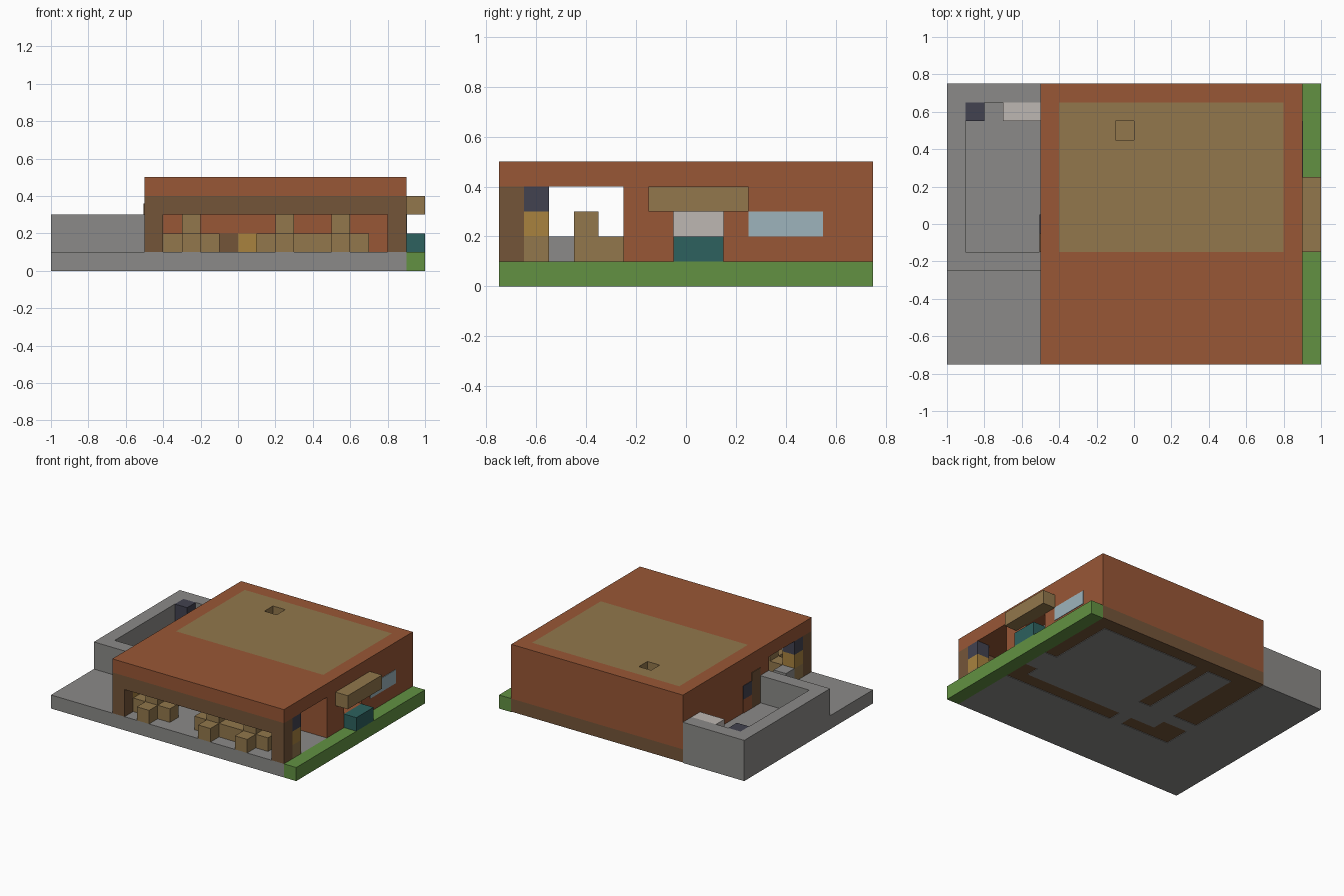
import bpy, bmesh

cube = bpy.data.objects.get("Cube")
if cube:
    bpy.data.objects.remove(cube, do_unlink=True)


def linear(c):
    c /= 255
    return c / 12.92 if c <= 0.04045 else ((c + 0.055) / 1.055) ** 2.4


def material(name, *rgb):
    m = bpy.data.materials.new(name)
    m.use_nodes = True
    col = [linear(c) for c in rgb] + [1]
    m.diffuse_color = col
    bsdf = m.node_tree.nodes["Principled BSDF"]
    bsdf.inputs["Base Color"].default_value = col
    bsdf.inputs["Roughness"].default_value = 0.9
    return m


terracotta = material("terracotta", 153, 87, 54)
brown = material("dark_wood", 116, 85, 57)
tan = material("tan_wood", 146, 119, 76)
gray = material("stone_gray", 139, 138, 136)
green = material("grass_green", 98, 145, 66)
gold = material("gold", 168, 130, 62)
navy = material("navy", 66, 66, 80)
teal = material("teal", 45, 97, 94)
white = material("pale_stone", 190, 183, 178)
glass = material("window_blue", 157, 180, 188)


def blocks(name, mat, *boxes):
    """One object from boxes given as (x0, x1, y0, y1, z0, z1)."""
    bm = bmesh.new()
    for x0, x1, y0, y1, z0, z1 in boxes:
        for v in bmesh.ops.create_cube(bm, size=1)["verts"]:
            v.co.x = x1 if v.co.x > 0 else x0
            v.co.y = y1 if v.co.y > 0 else y0
            v.co.z = z1 if v.co.z > 0 else z0
    mesh = bpy.data.meshes.new(name)
    bm.to_mesh(mesh)
    bm.free()
    mesh.materials.append(mat)
    obj = bpy.data.objects.new(name, mesh)
    bpy.context.collection.objects.link(obj)
    return obj


def ring(outer, inner, z0, z1):
    """Four boxes that frame a rectangular opening."""
    a, b, c, d = outer
    e, f, g, h = inner
    return [(a, b, c, g, z0, z1), (a, b, h, d, z0, z1),
            (a, e, g, h, z0, z1), (f, b, g, h, z0, z1)]


def voxel(x, y, z, height=0.1, width=0.1):
    return (x, x + width, y, y + 0.1, z, z + height)


LEFT, RIGHT, BACK, FRONT, WALL = -0.5, 0.9, 0.75, -0.75, -0.25
SKIN = 0.004

# Ground: paving, grass strip, house foundation
blocks("paving", gray, (-1, LEFT, FRONT, BACK, 0, 0.1),
       (LEFT, RIGHT, FRONT, WALL, 0, 0.1))
blocks("grass_strip", green, (RIGHT, 1, FRONT, BACK, 0, 0.1))
blocks("foundation", brown, (LEFT, RIGHT, WALL, BACK, SKIN, 0.1))
rooms = [(0, 0.8, -0.15, 0.65), (-0.3, -0.1, 0.05, 0.65), (LEFT, 0, -0.05, 0.05),
         (-0.3, 0, -0.15, -0.05), (0.8, RIGHT, -0.05, 0.15), (-0.1, 0, WALL, -0.15)]
blocks("room_floors", gray, *[r + (0, SKIN) for r in rooms])

# House walls with a serving hatch on the right
blocks("house_walls", terracotta, (LEFT, 0.8, WALL, BACK, 0.1, 0.4),
       (0.8, RIGHT, WALL, -0.05, 0.1, 0.4), (0.8, RIGHT, 0.15, BACK, 0.1, 0.4),
       (0.8, RIGHT, -0.05, 0.15, 0.3, 0.4), (0.8, RIGHT, -0.05, 0.15, 0.1, 0.2))
blocks("hatch_panel", white, (0.8, 0.8 + SKIN, -0.05, 0.15, 0.2, 0.3))
blocks("hatch_bench", teal, (RIGHT, 1, -0.05, 0.15, 0.1, 0.2))
blocks("hatch_awning", tan, (RIGHT, 1, -0.15, 0.25, 0.3, 0.4))
blocks("side_window", glass, (RIGHT, RIGHT + SKIN, 0.25, 0.55, 0.2, 0.3))

# Roof with inset deck and square hole
deck = (-0.4, 0.8, -0.15, 0.65)
hole = (-0.1, 0, 0.45, 0.55)
blocks("roof", terracotta, *ring((LEFT, RIGHT, FRONT, BACK), deck, 0.4, 0.5))
blocks("roof_deck", tan, *ring(deck, hole, 0.4, 0.5))
blocks("roof_hole_floor", tan, hole + (0.4, 0.4 + SKIN))

# Porch beam and posts
blocks("porch_frame", brown, (LEFT, RIGHT, FRONT, -0.65, 0.3, 0.4),
       *[voxel(x, FRONT, 0.1, 0.2) for x in (LEFT, 0.8)])
for side, x in (("left", 0.8), ("right", LEFT)):
    blocks(side + "_stand", tan, voxel(x, -0.65, 0.1))
    blocks(side + "_lantern", gold, voxel(x, -0.65, 0.2))
    blocks(side + "_lantern_cap", navy, voxel(x, -0.65, 0.3))
blocks("porch_stone", gray, voxel(LEFT, -0.55, 0.1))

# Doors
blocks("front_door", brown, (-0.1, 0, WALL - SKIN, WALL, 0.1, 0.2))
blocks("front_door_panel", gold, (0, 0.1, WALL - SKIN, WALL, 0.1, 0.2))
blocks("patio_door_post", brown, (LEFT - SKIN, LEFT, -0.15, -0.05, 0.1, 0.36))
blocks("patio_door", terracotta, (LEFT - SKIN, LEFT, -0.05, 0.05, 0.1, 0.2))
blocks("patio_door_window", navy, (LEFT - SKIN, LEFT, -0.05, 0.05, 0.2, 0.3))

# Porch tables and stools
tables = (-0.3, 0.2, 0.5)
blocks("tables", tan, *[voxel(x, y, 0.1, 0.2) for x in tables for y in (-0.65, -0.45)])
blocks("stools", tan, *[voxel(x, y, 0.1) for x in tables for y in (FRONT, -0.35)],
       *[voxel(x, -0.65, 0.1) for x in (-0.4, -0.2, 0.1, 0.6)])
blocks("bench", tan, voxel(0.3, -0.65, 0.1, width=0.2))

# Walled patio beside the house
blocks("patio_wall", gray, (-1, LEFT, WALL, -0.15, 0.1, 0.3),
       (-1, LEFT, 0.65, BACK, 0.1, 0.3), (-1, -0.9, -0.15, 0.65, 0.1, 0.3))
blocks("patio_stove", navy, voxel(-0.9, 0.55, 0.1, 0.2))
blocks("patio_counter", white, voxel(-0.7, 0.55, 0.1, 0.2, 0.2))
